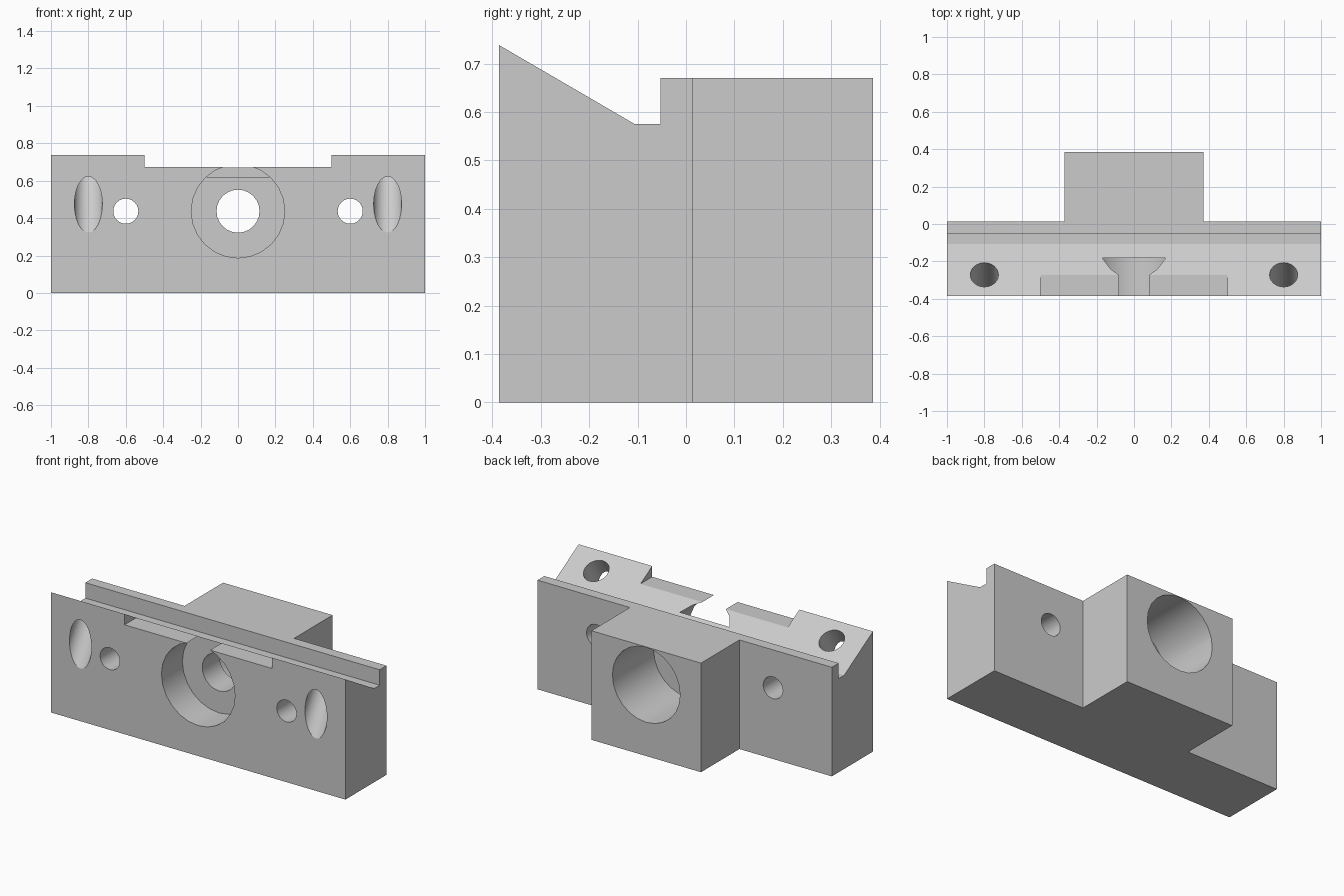
import bpy
import bmesh
import math
from mathutils import Matrix, Vector

old = bpy.data.objects.get("Cube")
if old:
    bpy.data.objects.remove(old, do_unlink=True)

grey = bpy.data.materials.new("plain_grey")
grey.use_nodes = True
colour = (0.6, 0.6, 0.6, 1)
grey.diffuse_color = colour
grey.node_tree.nodes["Principled BSDF"].inputs["Base Color"].default_value = colour


def make_object(name, bm):
    bmesh.ops.recalc_face_normals(bm, faces=bm.faces)
    mesh = bpy.data.meshes.new(name)
    bm.to_mesh(mesh)
    bm.free()
    mesh.materials.append(grey)
    obj = bpy.data.objects.new(name, mesh)
    bpy.context.collection.objects.link(obj)
    return obj


def extrude_profile(name, points, half_width):
    """Side profile in (y, z), extruded along x."""
    bm = bmesh.new()
    face = bm.faces.new([bm.verts.new((-half_width, y, z)) for y, z in points])
    new = bmesh.ops.extrude_face_region(bm, geom=[face])["geom"]
    verts = [v for v in new if isinstance(v, bmesh.types.BMVert)]
    bmesh.ops.translate(bm, verts=verts, vec=(2 * half_width, 0, 0))
    return make_object(name, bm)


def box(name, low, high):
    low, high = Vector(low), Vector(high)
    bm = bmesh.new()
    size = Matrix.Diagonal((high - low).to_4d())
    bmesh.ops.create_cube(bm, size=1, matrix=Matrix.Translation((low + high) / 2) @ size)
    return make_object(name, bm)


def rod(name, start, end, radius):
    start, end = Vector(start), Vector(end)
    axis = end - start
    bm = bmesh.new()
    turn = axis.to_track_quat("Z", "Y").to_matrix().to_4x4()
    bmesh.ops.create_cone(bm, cap_ends=True, segments=24, radius1=radius, radius2=radius,
                          depth=axis.length, matrix=Matrix.Translation((start + end) / 2) @ turn)
    return make_object(name, bm)


# Sloped front jaw, groove, raised lip and rear block in one profile
front, back, lip_top, bore_z = -0.386, 0.386, 0.67, 0.437
body = extrude_profile("clamp_body", [
    (front, 0), (back, 0), (back, lip_top), (-0.053, lip_top),
    (-0.053, 0.575), (-0.106, 0.575), (front, 0.738)], 1)

# Shallow notch in the jaw, stepped centre bore
cutters = [
    box("notch_cutter", (-0.5, -0.6, 0.672), (0.5, -0.2, 0.9)),
    rod("front_counterbore_cutter", (0, -0.6, bore_z), (0, -0.183, bore_z), 0.25),
    rod("centre_bore_cutter", (0, -0.6, bore_z), (0, 0.6, bore_z), 0.115),
    rod("rear_counterbore_cutter", (0, 0.6, bore_z), (0, -0.014, bore_z), 0.23),
]

# Side recesses, straight bolt holes and slanted bolt holes on both sides
slant = Vector((0, math.sin(math.radians(30)), math.cos(math.radians(30))))
for side in (-1, 1):
    inner, outer = sorted((side * 0.372, side * 1.2))
    cutters.append(box("recess_cutter", (inner, 0.013, -0.2), (outer, 0.6, 0.9)))
    cutters.append(rod("bolt_hole_cutter", (side * 0.6, -0.6, bore_z),
                       (side * 0.6, 0.6, bore_z), 0.067))
    centre = Vector((side * 0.8, front, 0.473))
    cutters.append(rod("slanted_hole_cutter", centre - slant * 0.4, centre + slant * 0.5, 0.075))

bpy.ops.object.select_all(action="DESELECT")
bpy.context.view_layer.objects.active = body
body.select_set(True)
for cutter in cutters:
    cutter.hide_render = True
    mod = body.modifiers.new(cutter.name, "BOOLEAN")
    mod.operation = "DIFFERENCE"
    mod.solver = "EXACT"
    mod.object = cutter
    bpy.ops.object.modifier_apply(modifier=mod.name)
    bpy.data.objects.remove(cutter, do_unlink=True)

bpy.ops.object.shade_smooth_by_angle(angle=math.radians(28))
